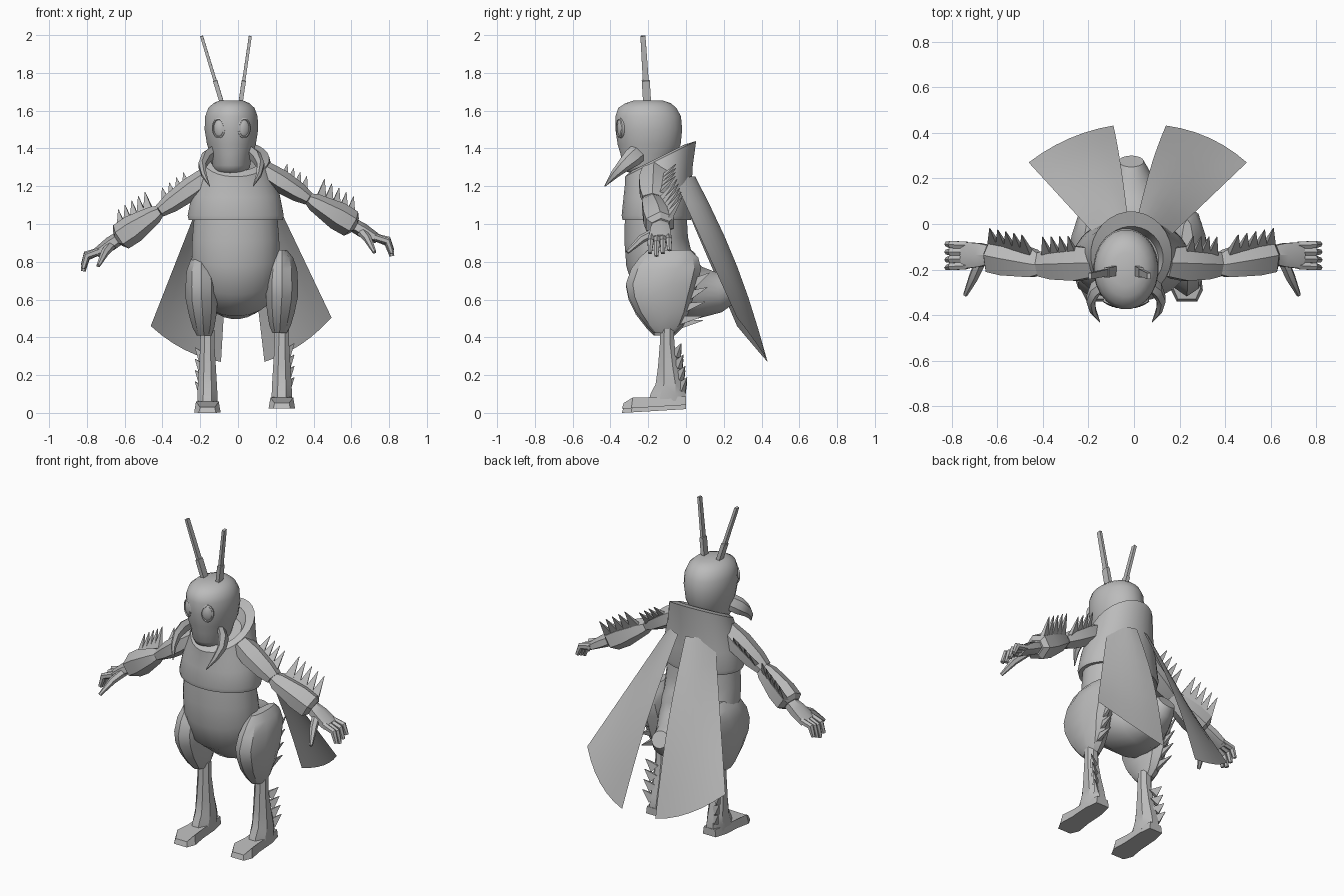
import bpy, bmesh, math
from mathutils import Vector as V

if "Cube" in bpy.data.objects:
    bpy.data.objects.remove(bpy.data.objects["Cube"])

gray = bpy.data.materials.new("shell_gray")
gray.diffuse_color = (0.5, 0.5, 0.5, 1)
gray.use_nodes = True
gray.node_tree.nodes["Principled BSDF"].inputs["Base Color"].default_value = gray.diffuse_color


def finish(name, bm, angle=35):
    bmesh.ops.recalc_face_normals(bm, faces=bm.faces)
    me = bpy.data.meshes.new(name)
    bm.to_mesh(me)
    bm.free()
    me.materials.append(gray)
    ob = bpy.data.objects.new(name, me)
    bpy.context.collection.objects.link(ob)
    bpy.ops.object.select_all(action='DESELECT')
    ob.select_set(True)
    bpy.context.view_layer.objects.active = ob
    if angle:
        bpy.ops.object.shade_smooth_by_angle(angle=math.radians(angle))
    return ob


def add_loft(bm, rings, ref, sides, axis=None):
    """Rings are (x, y, z, half width along ref, other half width, optional slope in y)."""
    loops, cs = [], [V(r[:3]) for r in rings]
    for i, r in enumerate(rings):
        t = V(axis) if axis else (cs[min(i + 1, len(cs) - 1)] - cs[max(i - 1, 0)]).normalized()
        u = (V(ref) - t * V(ref).dot(t)).normalized()
        w = t.cross(u)
        loop = []
        for k in range(sides):
            a = 2 * math.pi * (k + 0.5) / sides
            p = cs[i] + u * r[3] * math.cos(a) + w * r[4] * math.sin(a)
            if len(r) > 5:
                p.z += r[5] * (p.y - cs[i].y)
            loop.append(bm.verts.new(p))
        loops.append(loop)
    for a, b in zip(loops, loops[1:]):
        for k in range(sides):
            j = (k + 1) % sides
            bm.faces.new((a[k], a[j], b[j], b[k]))
    bm.faces.new(loops[0])
    bm.faces.new(loops[-1])


def loft(name, rings, ref=(1, 0, 0), sides=8, axis=None, angle=35):
    bm = bmesh.new()
    add_loft(bm, rings, ref, sides, axis)
    return finish(name, bm, angle)


def spikes(name, pairs, r, edge):
    """Blade-like teeth whose broad base runs along the edge direction."""
    bm = bmesh.new()
    for base, tip in pairs:
        add_loft(bm, [(*base, r, r * .5), (*tip, 0.002, 0.002)], edge, 4)
    finish(name, bm, 0)


UP = (0, 0, 1)

# Head: rounded skull narrowing to a blunt muzzle
HX = -0.035
head = [(1.265, -.205, .065, .08), (1.28, -.21, .09, .11), (1.31, -.21, .1, .128), (1.37, -.2, .112, .148),
        (1.42, -.195, .13, .168), (1.5, -.197, .143, .178), (1.57, -.2, .14, .175),
        (1.615, -.205, .123, .155), (1.64, -.2, .095, .12), (1.655, -.2, .06, .075)]
loft("head", [(HX, y, z, a, b) for z, y, a, b in head], sides=24, axis=UP, angle=50)

# Thorax with raised collar behind the head
BX = -0.012
thorax = [(1.03, -.155, .2, .15, 0), (1.02, -.155, .25, .182, 0), (1.045, -.155, .256, .187, 0),
          (1.15, -.15, .235, .182, .05), (1.25, -.145, .205, .18, .25),
          (1.345, -.135, .178, .19, .5), (1.35, -.15, .14, .14, .5), (1.315, -.16, .12, .125, .3)]
loft("thorax", [(BX, y, z, a, b, s) for z, y, a, b, s in thorax], sides=28, axis=UP)

# Abdomen curving back into a tapered tail
abdomen = [(-.16, 1.04, .222, .165), (-.158, .92, .232, .17), (-.145, .82, .235, .178),
           (-.11, .735, .233, .195), (-.04, .665, .215, .175), (.07, .635, .165, .14),
           (.17, .64, .11, .11), (.24, .665, .075, .08), (.275, .685, .055, .05)]
loft("abdomen", [(BX, y, z, a, b) for y, z, a, b in abdomen], sides=24, angle=40)

for s, side in ((1, "right"), (-1, "left")):
    R = s > 0
    dz = 0.022 if R else 0.0

    # Eye: rim and domed lens lying on the face
    n = V((s * .4, -.916, 0))
    c = V((HX + s * .066, -.348, 1.508))
    loft("eye_" + side, [(*(c + n * d), a, b) for d, a, b in
                         [(-.03, .038, .055), (.006, .038, .055), (.01, .031, .047),
                          (.004, .028, .043), (.012, .016, .026)]],
         sides=16, axis=n)

    # Antenna: thick base joint and long square rod
    foot, tip = V((HX + s * .047, -.205, 1.63)), V((HX + s * (.1 if R else .158), -.228, 1.995))
    mid = foot.lerp(tip, 0.35)
    loft("antenna_" + side, [(*foot, .016, .03), (*mid, .016, .03), (*mid.lerp(tip, .01), .012, .022),
                             (*tip, .011, .019)], sides=4, axis=(tip - foot).normalized(), angle=0)

    # Mandible hooking forward and down
    loft("mandible_" + side, [(HX + s * x, y, z, a, b) for x, y, z, a, b in
                              [(.095, -.25, 1.38, .02, .05), (.135, -.285, 1.35, .026, .05),
                               (.155, -.33, 1.31, .022, .036), (.145, -.38, 1.26, .015, .022),
                               (.115, -.43, 1.20, .002, .003)]], sides=6)

    # Arm joints
    S = V((.14, -.17, 1.28)) if R else V((-.16, -.17, 1.25))
    E = V((.38, -.178, 1.13)) if R else V((-.42, -.178, 1.065))
    W = V((.61, -.135, .995)) if R else V((-.63, -.135, .925))
    H = V((.815, -.14, .83)) if R else V((-.82, -.14, .75))
    Y = (0, 1, 0)

    def along(A, B, items):
        return [(*A.lerp(B, f), a, b) for f, a, b in items]
    loft("upper_arm_" + side, along(S, E, [(0, .07, .055), (.35, .088, .062), (.75, .078, .052),
                                           (.98, .06, .035)]), Y, 6, (E - S).normalized(), 25)
    loft("forearm_" + side, along(E, W, [(-.04, .05, .03), (.1, .07, .048), (.65, .088, .076),
                                         (.95, .086, .074), (1.03, .055, .045)]),
         Y, 6, (W - E).normalized(), 25)

    # Serrated arm edges
    def arm_row(A, B, f0, f1, n, lift, length):
        out = []
        for i in range(n):
            p = A.lerp(B, f0 + (f1 - f0) * i / (n - 1)) + V((0, .045, lift))
            out.append((p, p + V((s * .02, .075, length))))
        return out
    spikes("upper_arm_spikes_" + side, arm_row(S, E, .42, .85, 4, .02, .08), .034, E - S)
    spikes("forearm_spikes_" + side, arm_row(E, W, .25, .92, 5, .03, .11), .04, W - E)

    # Hand: palm, four fingers and thumb
    K = W.lerp(H, .55) + V((s * .01, 0, .02))
    loft("palm_" + side, along(W, K, [(-.05, .045, .036), (.4, .06, .038), (1.05, .068, .026)]),
         Y, 6, (K - W).normalized())
    bm = bmesh.new()
    for i in range(4):
        o = V((0, -.045 + .03 * i, 0))
        d = 1 - .1 * abs(i - 1)
        k, t = K + o - (K - W) * .1, H + o * 1.15 + V((0, 0, (1 - d) * .15))
        m = k.lerp(t, .5) + V((s * .025, 0, .02))
        add_loft(bm, [(*k, .018, .02), (*m, .018, .02), (*t, .012, .013)], Y, 6)
    t0 = W.lerp(K, .35)
    add_loft(bm, [(*(t0 + V(o)), r, r) for o, r in
                  [((0, -.02, -.01), .026), ((s * .035, -.1, -.05), .022),
                   ((s * .07, -.175, -.12), .01)]], (1, 0, 0), 6)
    finish("fingers_" + side, bm)

    # Thigh: bulky faceted teardrop
    thigh = [(.2, -.115, .41, .04, .055), (.203, -.115, .45, .06, .095), (.207, -.125, .52, .077, .14),
             (.212, -.132, .6, .089, .172), (.212, -.128, .67, .09, .19), (.214, -.105, .75, .083, .185),
             (.214, -.09, .81, .06, .155), (.214, -.09, .85, .025, .11)]
    loft("thigh_" + side, [(.02 + s * x, y, z + dz * .6, a, b) for x, y, z, a, b in thigh],
         sides=10, axis=UP, angle=30)

    # Shin flaring smoothly into the ankle
    fx = .035 + s * .197
    shin = [(-.1, .44, .04, .038), (-.1, .34, .042, .042), (-.093, .22, .05, .06),
            (-.087, .13, .056, .08), (-.095, .08, .058, .1), (-.1, .04, .058, .105)]
    loft("shin_" + side, [(fx, y, z + dz, a, b) for y, z, a, b in shin], sides=8, axis=UP, angle=30)

    # Foot with a flat sole
    bm = bmesh.new()
    outline = [(-.045, 0), (.045, 0), (.06, -.08), (.06, -.2), (.07, -.29), (.045, -.34),
               (-.045, -.34), (-.07, -.29), (-.06, -.2), (-.06, -.08)]
    low = [bm.verts.new((fx + x, y, dz + max(0, .02 + y * .06))) for x, y in outline]
    top = [bm.verts.new((fx + x * .86, y * .97, dz + (.065 if y > -.1 else .06 if y > -.3 else .03)))
           for x, y in outline]
    bm.faces.new(low)
    bm.faces.new(top)
    for i in range(10):
        j = (i + 1) % 10
        bm.faces.new((low[i], low[j], top[j], top[i]))
    finish("foot_" + side, bm)

    # Leg spikes
    tx = .02 + s * .215
    spikes("thigh_spikes_" + side, [((tx, -.0 - .03 * i, .64 - .06 * i + dz),
                                     (tx + s * .01, .125 - .012 * i, .72 - .077 * i + dz))
                                    for i in range(4)], .048, UP)
    spikes("shin_spikes_" + side, [((fx + s * .02, -.05 + .008 * i, .29 - .06 * i + dz),
                                    (fx + s * .065, -.025 + .01 * i, .345 - .06 * i + dz))
                                   for i in range(4)], .04, UP)

    # Wing: thin bowed fan fixed below the collar
    root = [V((.02, .05, 1.25)), V((.085, .02, 1.25)), V((.15, -.06, 1.23))]
    end = [V((.14, .432, .27)), V((.33, .378, .36)), V((.495, .27, .505))]
    if not R:
        root = [V((-p.x - .01, p.y, p.z)) for p in root]
        end = [V((-.09, .432, .27)), V((-.285, .375, .335)), V((-.462, .27, .46))]
    bm = bmesh.new()
    rows = []
    for i in range(7):
        f = i / 6
        bow = V((0, .03, .015)) * math.sin(math.pi * f)
        row = []
        for k in range(7):
            c = k / 6
            q = [a * (1 - c) * (1 - 2 * c) + b * 4 * c * (1 - c) + d * c * (2 * c - 1)
                 for a, b, d in (root, end)]
            row.append(bm.verts.new(q[0].lerp(q[1], f) + bow * (1 - c)))
        rows.append(row)
    for a, b in zip(rows, rows[1:]):
        for k in range(6):
            bm.faces.new((a[k], a[k + 1], b[k + 1], b[k]))
    finish("wing_" + side, bm)
